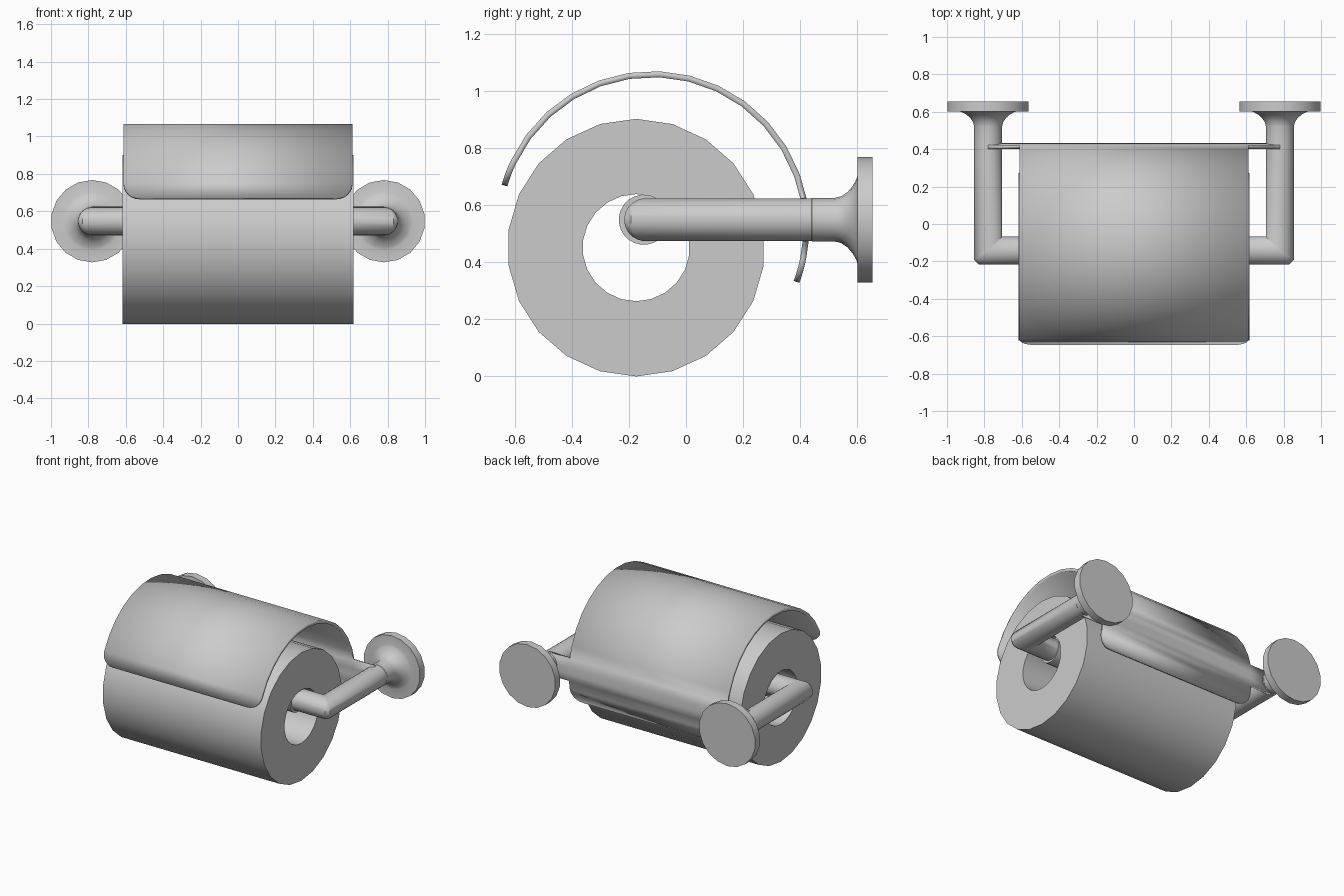
import bpy, bmesh, math
from math import sin, cos, pi, radians, sqrt

cube = bpy.data.objects.get("Cube")
if cube:
    bpy.data.objects.remove(cube)

grey = bpy.data.materials.new("light grey")
grey.use_nodes = True
colour = (0.6, 0.6, 0.6, 1)
grey.diffuse_color = colour
grey.node_tree.nodes["Principled BSDF"].inputs["Base Color"].default_value = colour


def finish(name, bm, angle=35, recalc=True):
    if recalc:
        bmesh.ops.recalc_face_normals(bm, faces=bm.faces[:])
    mesh = bpy.data.meshes.new(name)
    bm.to_mesh(mesh)
    bm.free()
    mesh.materials.append(grey)
    ob = bpy.data.objects.new(name, mesh)
    bpy.context.collection.objects.link(ob)
    bpy.ops.object.select_all(action='DESELECT')
    ob.select_set(True)
    bpy.context.view_layer.objects.active = ob
    bpy.ops.object.shade_smooth_by_angle(angle=radians(angle))
    return ob


def skin(bm, rings, cap=True, loop=False):
    """Join equal rings of points with quads, capping or closing the ends."""
    rows = [[bm.verts.new(p) for p in ring] for ring in rings]
    n = len(rows[0])
    pairs = list(zip(rows, rows[1:])) + ([(rows[-1], rows[0])] if loop else [])
    for a, b in pairs:
        for i in range(n):
            j = (i + 1) % n
            bm.faces.new((a[i], a[j], b[j], b[i]))
    if cap and not loop:
        bm.faces.new(rows[0])
        bm.faces.new(rows[-1])


def circle(n):
    return [2 * pi * (i + 0.5) / n for i in range(n)]


# Paper roll, a hollow cylinder along x
ROLL_Y, ROLL_Z = -0.175, 0.449
bm = bmesh.new()
skin(bm, [[(x, ROLL_Y + r * cos(t), ROLL_Z + r * sin(t)) for t in circle(22)]
          for r, x in ((0.452, -0.617), (0.452, 0.617), (0.188, 0.617), (0.188, -0.617))],
     loop=True)
finish("paper_roll", bm)

# Spindle through the roll
ARM_X, ARM_Z, BAR_Y = 0.78, 0.547, -0.142
bm = bmesh.new()
skin(bm, [[(x, BAR_Y - 0.006 + 0.088 * cos(t), ARM_Z + 0.088 * sin(t)) for t in circle(24)]
          for x in (-0.57, 0.57)])
finish("spindle", bm)

# Wall mounts and bent arms, one per side
R = 0.075
MOUNT = [(0.07, 0.436), (0.076, 0.442), (0.076, 0.52), (0.082, 0.545), (0.097, 0.567),
         (0.118, 0.585), (0.14, 0.597), (0.155, 0.602), (0.22, 0.602), (0.22, 0.655)]
for side, s in (("left", 1), ("right", -1)):
    bm = bmesh.new()
    skin(bm, [[(s * (ARM_X + r * cos(t)), y, ARM_Z + r * sin(t)) for t in circle(18)]
              for r, y in MOUNT])
    finish(side + "_wall_mount", bm)

    rings = [[], [], [], []]
    for t in circle(24):
        a, z = R * cos(t), ARM_Z + R * sin(t)
        cut = 0.022 * max(0, cos(t)) + 0.001    # softens the outer elbow
        rings[0].append((s * (ARM_X + a), 0.44, z))
        rings[1].append((s * (ARM_X + a), BAR_Y - a + cut, z))
        rings[2].append((s * (ARM_X + a - cut), BAR_Y - a, z))
        rings[3].append((s * 0.55, BAR_Y - a, z))
    bm = bmesh.new()
    skin(bm, rings)
    finish(side + "_arm", bm, 40)

# Curved cover plate with rounded corners and a tab to each arm
CY, CZ, RAD, HALF, CORNER = -0.118, 0.518, 0.54, 0.612, 0.085
START, END = -20.5, 164
TAB = (-5, 0, 5, 11.3)
ease = [CORNER * (1 - cos(k * pi / 12)) for k in range(7)]
degs = [START + math.degrees(e / RAD) for e in ease]
degs += [END - math.degrees(e / RAD) for e in ease]
degs += list(TAB) + [20 + 11.25 * k for k in range(12)]
bm = bmesh.new()
previous = None
for d in sorted(degs):
    gap = min(CORNER, radians(min(d - START, END - d)) * RAD)
    w = HALF - CORNER + sqrt(max(0, CORNER ** 2 - (CORNER - gap) ** 2))
    y, z = CY + RAD * cos(radians(d)), CZ + RAD * sin(radians(d))
    xs = (-ARM_X, -w, w, ARM_X) if d in TAB else (-w, w)
    row = [bm.verts.new((x, y, z)) for x in xs]
    if previous:
        if len(row) == len(previous) == 4:
            spans = [(previous[i:i + 2], row[i:i + 2]) for i in range(3)]
        else:
            inner = [r[1:3] if len(r) == 4 else r for r in (previous, row)]
            spans = [inner]
        for a, b in spans:
            bm.faces.new((a[0], a[1], b[1], b[0]))
    previous = row
cover = finish("cover_plate", bm, 35, recalc=False)
solid = cover.modifiers.new("Thickness", 'SOLIDIFY')
solid.thickness = 0.021
solid.offset = 0
